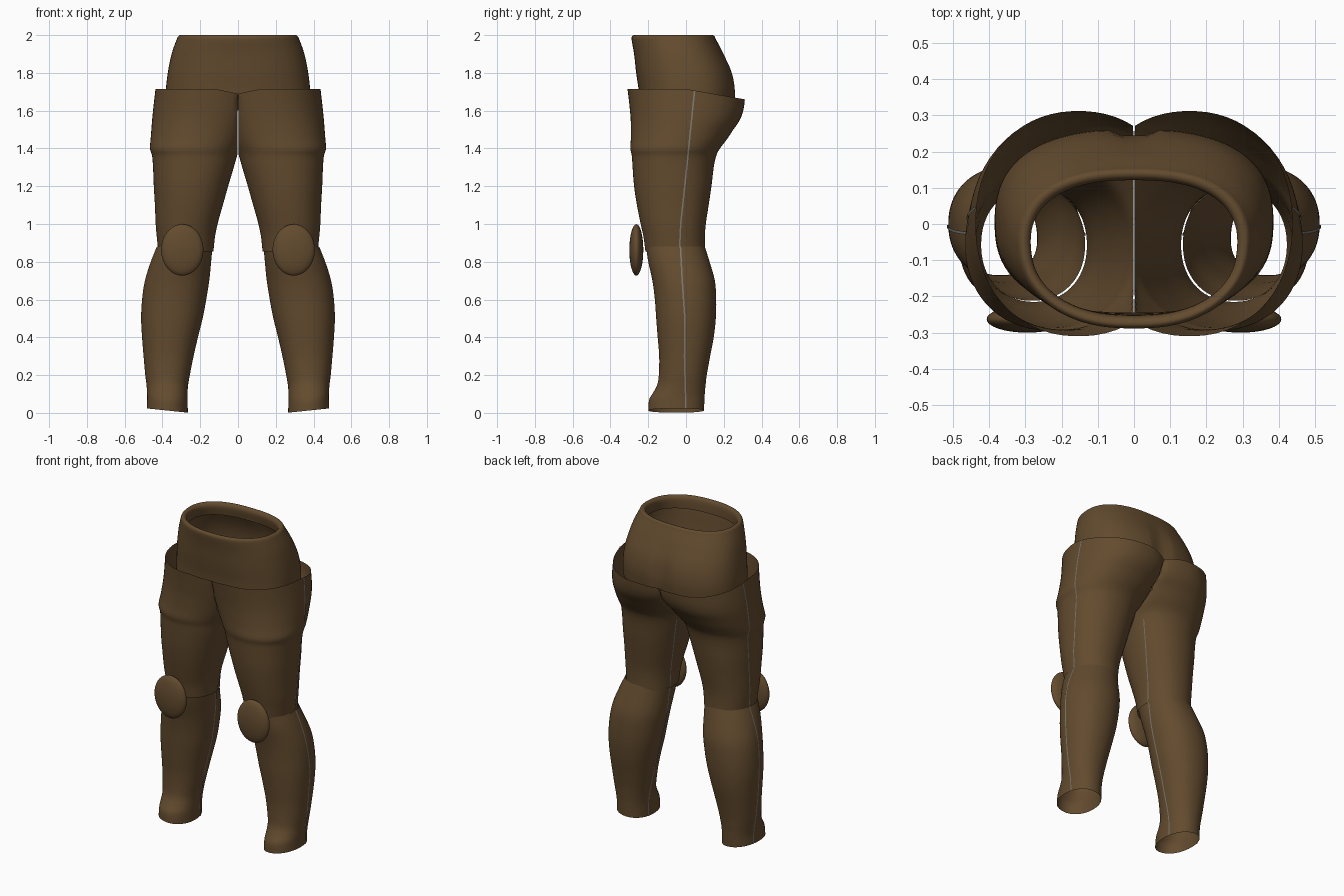
import bpy, bmesh, math

if "Cube" in bpy.data.objects:
    bpy.data.objects.remove(bpy.data.objects["Cube"])


def material(name, rgb):
    m = bpy.data.materials.new(name)
    m.diffuse_color = (*rgb, 1)
    m.use_nodes = True
    m.node_tree.nodes["Principled BSDF"].inputs["Base Color"].default_value = m.diffuse_color
    return m


brown = material("brown leather", (0.125, 0.071, 0.028))
grey = material("grey stitching", (0.2, 0.19, 0.16))


def refine(rows, steps=4):
    """Catmull-Rom interpolation of section rows."""
    out = []
    for i in range(len(rows) - 1):
        p = [rows[max(0, min(len(rows) - 1, i + k))] for k in (-1, 0, 1, 2)]
        for s in range(steps):
            t = s / steps
            out.append([0.5 * (2 * b + (c - a) * t + (2 * a - 5 * b + 4 * c - d) * t * t
                               + (3 * b - a - 3 * c + d) * t ** 3) for a, b, c, d in zip(*p)])
    return out + [list(rows[-1])]


def section(row, ang, n):
    """Superellipse point; row = z, x min, x max, y front, y back."""
    z, x0, x1, y0, y1 = row
    c, s = math.cos(ang), math.sin(ang)
    x = (x0 + x1) / 2 + (x1 - x0) / 2 * math.copysign(abs(c) ** (2 / n), c)
    y = (y0 + y1) / 2 + (y1 - y0) / 2 * math.copysign(abs(s) ** (2 / n), s)
    return x, y, z


def mirror(ob):
    m = ob.modifiers.new("mirror", 'MIRROR')
    m.use_mirror_merge = False


def tube(name, rows, n, shape, sides=64, split=False):
    """Open lofted shell; rows run upwards."""
    bm = bmesh.new()
    rings = [[bm.verts.new(shape(*section(r, 2 * math.pi * (k + 0.5) / sides, n)))
              for k in range(sides)] for r in refine(rows)]
    for a, b in zip(rings, rings[1:]):
        for k in range(sides):
            j = (k + 1) % sides
            # leave out the wall where both halves join at the middle
            if split and all(v.co.x < 0.003 for v in (a[k], a[j], b[j], b[k])):
                continue
            bm.faces.new((a[k], a[j], b[j], b[k])).smooth = True
    bmesh.ops.delete(bm, geom=[v for v in bm.verts if not v.link_faces], context='VERTS')
    me = bpy.data.meshes.new(name)
    bm.to_mesh(me)
    bm.free()
    me.materials.append(brown)
    ob = bpy.data.objects.new(name, me)
    bpy.context.collection.objects.link(ob)
    return ob


# Waist: hip shell with rear cleft and a rolled rim
waist_rows = [(1.60, -.385, .385, -.245, .255), (1.70, -.383, .383, -.25, .262),
              (1.80, -.372, .372, -.264, .245), (1.90, -.352, .352, -.275, .20),
              (1.975, -.327, .327, -.288, .16), (1.995, -.317, .317, -.284, .15),
              (2.0, -.305, .305, -.273, .138), (1.992, -.292, .292, -.26, .126),
              (1.97, -.287, .287, -.253, .121), (1.92, -.295, .295, -.25, .13)]


def waist_shape(x, y, z):
    if y > 0:
        y -= 0.03 * max(0, min(1, (1.93 - z) / .2)) * math.exp(-(x / .04) ** 2)
    else:
        # narrow the front of the belly, strongest at the rim
        x *= 1 - 0.16 * max(0, min(1, (z - 1.6) / .35)) * (-y / .29) ** 2
    return x, y, z


tube("waist", waist_rows, 2.5, waist_shape, 80)

# Thighs: flared at the hips, joined at the crotch
thigh_rows = [(.855, .13, .422, -.215, .10), (.93, .122, .43, -.225, .10),
              (1.0, .108, .436, -.24, .105), (1.1, .08, .44, -.26, .12),
              (1.2, .052, .446, -.275, .135), (1.30, .022, .45, -.283, .147),
              (1.36, .005, .455, -.287, .16), (1.40, -.012, .466, -.295, .18),
              (1.46, -.05, .462, -.292, .225), (1.55, -.095, .455, -.293, .278),
              (1.63, -.12, .447, -.30, .302), (1.715, -.13, .437, -.31, .312)]


def thigh_shape(x, y, z):
    x = max(x, 0.002)
    w = max(0, min(1, (z - 1.5) / .2))
    return x, y, z - w * (.055 * max(0, y / .31) + .025 * max(0, 1 - x / .12))


mirror(tube("thighs", thigh_rows, 2.15, thigh_shape, split=True))

# Shins: calf bulge and flared ankle
shin_rows = [(.012, .265, .483, -.20, .095), (.07, .267, .481, -.195, .098),
             (.11, .267, .482, -.172, .10), (.15, .264, .485, -.152, .104),
             (.20, .255, .491, -.144, .11), (.30, .235, .50, -.142, .128),
             (.40, .212, .508, -.15, .147), (.50, .187, .513, -.158, .158),
             (.60, .168, .508, -.165, .16), (.70, .152, .493, -.178, .153),
             (.80, .142, .462, -.20, .125), (.88, .135, .43, -.212, .10)]


def shin_shape(x, y, z):
    return x, y, z + max(0, 1 - z / .2) * (x - .37) * .11


mirror(tube("shins", shin_rows, 2.15, shin_shape))

# Knee pads
bpy.ops.mesh.primitive_uv_sphere_add(segments=32, ring_count=20, radius=1)
pad = bpy.context.object
pad.name = "knee_pads"
for v in pad.data.vertices:
    v.co = (.295 + .112 * v.co.x, -.263 + .037 * v.co.y, .863 + .136 * v.co.z)
for p in pad.data.polygons:
    p.use_smooth = True
pad.data.materials.append(brown)
mirror(pad)


# Seams: thin stitched lines down the outer and inner legs
def seam(name, rows, shape, side, path, n=2.15):
    pts = []
    for r in refine(rows):
        z, x0, x1, y0, y1 = r
        if not path[0][0] <= z <= path[-1][0]:
            continue
        for (za, ya), (zb, yb) in zip(path, path[1:]):
            if za <= z <= zb:
                y = ya + (yb - ya) * (z - za) / (zb - za)
        d = min(1, abs((y - (y0 + y1) / 2) / ((y1 - y0) / 2)))
        x = (x0 + x1) / 2 + side * (x1 - x0) / 2 * (1 - d ** n) ** (1 / n)
        pts.append(shape(x, y, z))
    bm = bmesh.new()
    # flat ribbon lying just off the surface
    pairs = [[bm.verts.new((x + side * .003, y + e, z)) for e in (-.004, .004)]
             for x, y, z in pts]
    for a, b in zip(pairs, pairs[1:]):
        loop = (a[0], a[1], b[1], b[0])
        bm.faces.new(loop if side > 0 else loop[::-1])
    me = bpy.data.meshes.new(name)
    bm.to_mesh(me)
    bm.free()
    me.materials.append(grey)
    ob = bpy.data.objects.new(name, me)
    bpy.context.collection.objects.link(ob)
    mirror(ob)


shin_path = [(0, 0), (.3, -.008), (.5, -.006), (.7, -.02), (.89, -.03)]
seam("outer_shin_seam", shin_rows, shin_shape, 1, shin_path)
seam("inner_shin_seam", shin_rows, shin_shape, -1, shin_path)
seam("outer_thigh_seam", thigh_rows, thigh_shape, 1,
     [(.85, -.035), (1.0, -.028), (1.3, .004), (1.72, .046)])
seam("inner_thigh_seam", thigh_rows, thigh_shape, -1,
     [(.85, -.03), (1.0, -.01), (1.355, .05)])
